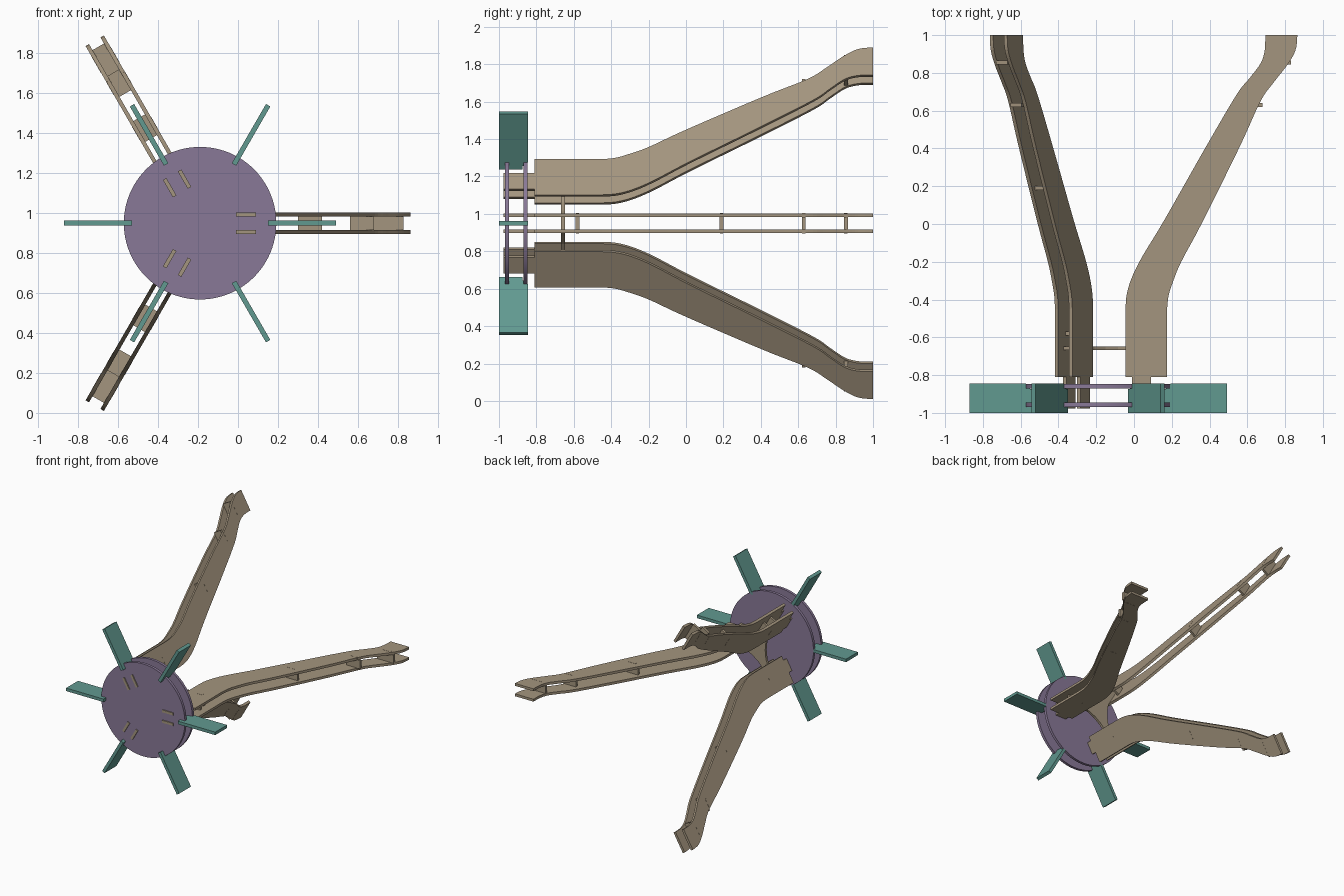
import bpy, bmesh
from math import sin, cos, radians
from mathutils import Vector

if "Cube" in bpy.data.objects:
    bpy.data.objects.remove(bpy.data.objects["Cube"])

CX, CZ = -0.19, 0.95  # hub axis runs along y through here


def material(name, rgb):
    m = bpy.data.materials.new(name)
    m.diffuse_color = (*rgb, 1)
    m.use_nodes = True
    m.node_tree.nodes["Principled BSDF"].inputs["Base Color"].default_value = m.diffuse_color
    return m


PURPLE = material("purple", (0.25, 0.19, 0.31))
TEAL = material("teal", (0.12, 0.32, 0.28))
TAN = material("tan", (0.37, 0.30, 0.21))


def prism(name, bottom, top, mat):
    """Solid between two matching outlines."""
    bm = bmesh.new()
    a = [bm.verts.new(p) for p in bottom]
    b = [bm.verts.new(p) for p in top]
    bm.faces.new(a)
    bm.faces.new(b)
    n = len(a)
    for i in range(n):
        j = (i + 1) % n
        bm.faces.new((a[i], a[j], b[j], b[i]))
    bmesh.ops.recalc_face_normals(bm, faces=bm.faces)
    me = bpy.data.meshes.new(name)
    bm.to_mesh(me)
    bm.free()
    me.materials.append(mat)
    ob = bpy.data.objects.new(name, me)
    bpy.context.collection.objects.link(ob)
    return ob


def polar(r, y, t, deg):
    """Radius, depth and sideways offset around the hub to world."""
    c, s = cos(radians(deg)), sin(radians(deg))
    return Vector((CX + r * c - t * s, y, CZ + r * s + t * c))


def radial_plate(name, outline, t0, t1, deg, mat):
    return prism(name, [polar(r, y, t0, deg) for r, y in outline],
                 [polar(r, y, t1, deg) for r, y in outline], mat)


def axial_plate(name, outline, y0, y1, mat):
    return prism(name, [(x, y0, z) for x, z in outline],
                 [(x, y1, z) for x, z in outline], mat)


def rect(r0, r1, y0, y1):
    return [(r0, y0), (r1, y0), (r1, y1), (r0, y1)]


def smooth(points, steps=5):
    """Catmull-Rom curve through the points."""
    p = [Vector(q) for q in points]
    p = [p[0]] + p + [p[-1]]
    out = []
    for i in range(1, len(p) - 2):
        a, b, c, d = p[i - 1:i + 3]
        for k in range(steps):
            t = k / steps
            out.append(0.5 * (2 * b + (c - a) * t + (2 * a - 5 * b + 4 * c - d) * t * t
                              + (3 * b - a - 3 * c + d) * t ** 3))
    return [tuple(v) for v in out] + [tuple(p[-1])]


# Hub discs
circle = [(CX + 0.382 * cos(radians(i * 3.75)), CZ + 0.382 * sin(radians(i * 3.75)))
          for i in range(96)]
for label, y in (("front", -0.957), ("back", -0.859)):
    disc = axial_plate(label + "_hub_disc", circle, y - 0.011, y + 0.011, PURPLE)
    bpy.ops.object.select_all(action='DESELECT')
    disc.select_set(True)
    bpy.context.view_layer.objects.active = disc
    bpy.ops.object.shade_smooth_by_angle(angle=radians(30))

# Six fins, notched where they slide over the discs
fin = [(0.34, -1.0), (0.682, -1.0), (0.682, -0.845), (0.383, -0.845), (0.383, -0.848),
       (0.36, -0.848), (0.36, -0.873), (0.34, -0.873)]
for i in range(6):
    radial_plate(f"fin_{i + 1}", fin, -0.0125, 0.0125, 60 * i, TEAL)

# Leg side profile as radius and depth: inner edge, outer edge, mounting tab
inner = smooth([(0.145, -0.45), (0.152, -0.37), (0.18, -0.28), (0.235, -0.17), (0.35, 0.02),
                (0.56, 0.39), (0.73, 0.68), (0.80, 0.77), (0.86, 0.85), (0.882, 0.92),
                (0.885, 1.0)])
outer = smooth([(0.365, -0.45), (0.373, -0.38), (0.395, -0.31), (0.44, -0.20), (0.547, 0.0),
                (0.75, 0.41), (0.86, 0.65), (0.93, 0.75), (1.0, 0.84), (1.045, 0.92),
                (1.055, 1.0)])
tab = [(0.365, -0.81), (0.28, -0.81), (0.28, -0.976), (0.18, -0.976), (0.18, -0.81),
       (0.145, -0.81)]
leg = inner + outer[::-1] + tab

# Spacers between the paired leg plates: inner radius, outer radius, depth
spacers = [(0.21, 0.29, -0.58), (0.49, 0.61, 0.19), (0.75, 0.87, 0.63), (0.87, 1.02, 0.855)]

for n, deg in enumerate((0, 120, 240), 1):
    for side, t in (("left", 0.043), ("right", -0.043)):
        radial_plate(f"leg_{n}_{side}_plate", leg, t - 0.01, t + 0.01, deg, TAN)
    for k, (r0, r1, y) in enumerate(spacers, 1):
        radial_plate(f"leg_{n}_spacer_{k}", rect(r0, r1, y - 0.01, y + 0.01),
                     -0.034, 0.034, deg, TAN)
        # Spacer tab showing through both plates
        m, h = (r0 + r1) / 2, (r1 - r0) * 0.3
        radial_plate(f"leg_{n}_spacer_tab_{k}", rect(m - h, m + h, y - 0.009, y + 0.009),
                     -0.054, 0.054, deg, TAN)

# Three-armed brace joining the legs
brace = []
for deg in (0, 120, 240):
    for r, t in ((0.31, -0.033), (0.31, 0.033), (0.14, 0.033), (0.105, 0.04)):
        p = polar(r, 0, t, deg)
        brace.append((p.x, p.z))
    for r, d in ((0.085, 45), (0.08, 60), (0.085, 75)):
        p = polar(r, 0, 0, deg + d)
        brace.append((p.x, p.z))
    p = polar(0.105, 0, -0.04, deg + 120)
    brace.append((p.x, p.z))
    p = polar(0.14, 0, -0.033, deg + 120)
    brace.append((p.x, p.z))
axial_plate("leg_brace", brace, -0.668, -0.648, TAN)
